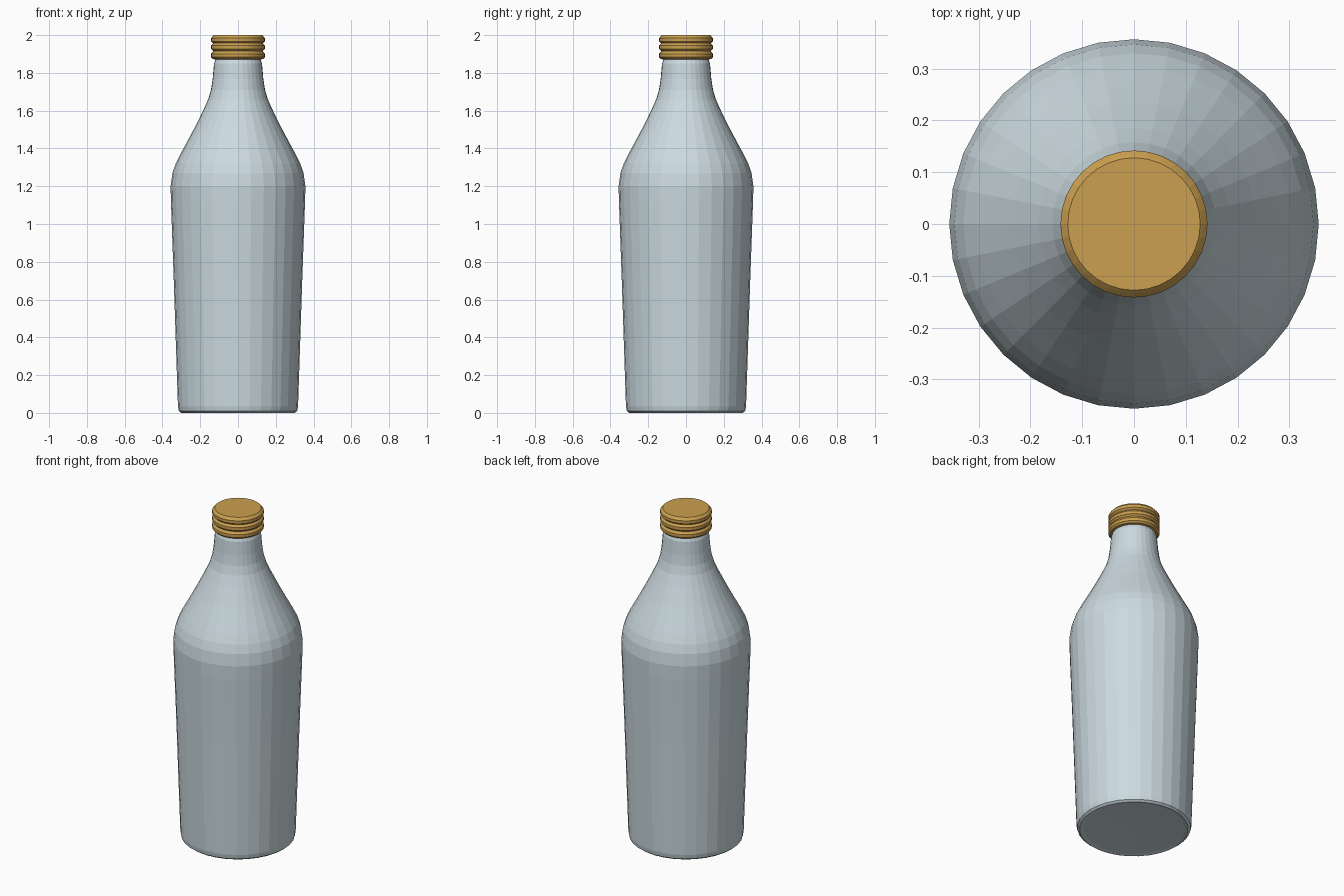
import bpy, bmesh, math

cube = bpy.data.objects.get("Cube")
if cube:
    bpy.data.objects.remove(cube, do_unlink=True)

SIDES = 32


def material(name, color):
    mat = bpy.data.materials.new(name)
    mat.use_nodes = True
    mat.diffuse_color = color
    bsdf = mat.node_tree.nodes["Principled BSDF"]
    bsdf.inputs["Base Color"].default_value = color
    bsdf.inputs["Roughness"].default_value = 0.6
    return mat


def lathe(name, profile, mat):
    """Revolve (radius, height) points about z; zero radius closes an end."""
    bm = bmesh.new()
    verts = [bm.verts.new((r, 0, z)) for r, z in profile]
    edges = [bm.edges.new(pair) for pair in zip(verts, verts[1:])]
    bmesh.ops.spin(bm, geom=verts + edges, cent=(0, 0, 0), axis=(0, 0, 1),
                   angle=math.tau, steps=SIDES, use_duplicate=False)
    bmesh.ops.remove_doubles(bm, verts=bm.verts, dist=0.0005)
    bmesh.ops.recalc_face_normals(bm, faces=bm.faces)
    mesh = bpy.data.meshes.new(name)
    bm.to_mesh(mesh)
    bm.free()
    mesh.materials.append(mat)
    obj = bpy.data.objects.new(name, mesh)
    bpy.context.collection.objects.link(obj)
    return obj


glass = material("pale blue glass", (0.60, 0.70, 0.74, 1))
brass = material("golden cap", (0.60, 0.35, 0.08, 1))

# Bottle: shallow base, tapered body, round shoulder, slim neck into the cap
lathe("bottle", [
    (0, 0.012), (0.28, 0.004), (0.30, 0), (0.313, 0.01), (0.318, 0.035),
    (0.34, 0.70), (0.355, 1.12), (0.357, 1.20), (0.347, 1.27), (0.33, 1.32),
    (0.305, 1.37), (0.275, 1.425), (0.235, 1.50), (0.185, 1.60),
    (0.158, 1.66), (0.143, 1.71), (0.134, 1.77), (0.127, 1.85),
    (0.118, 1.875), (0.11, 1.96), (0, 1.96)], glass)

# Screw cap: three rounded ridges with grooves between them
rings = []
for z in (1.893, 1.936, 1.977):
    rings += [(0.132, z - 0.02), (0.142, z - 0.01), (0.142, z + 0.008),
              (0.133, z + 0.018)]
lathe("cap", [(0, 1.873), (0.12, 1.871)] + rings + [(0.128, 2.0), (0, 2.0)],
      brass)
